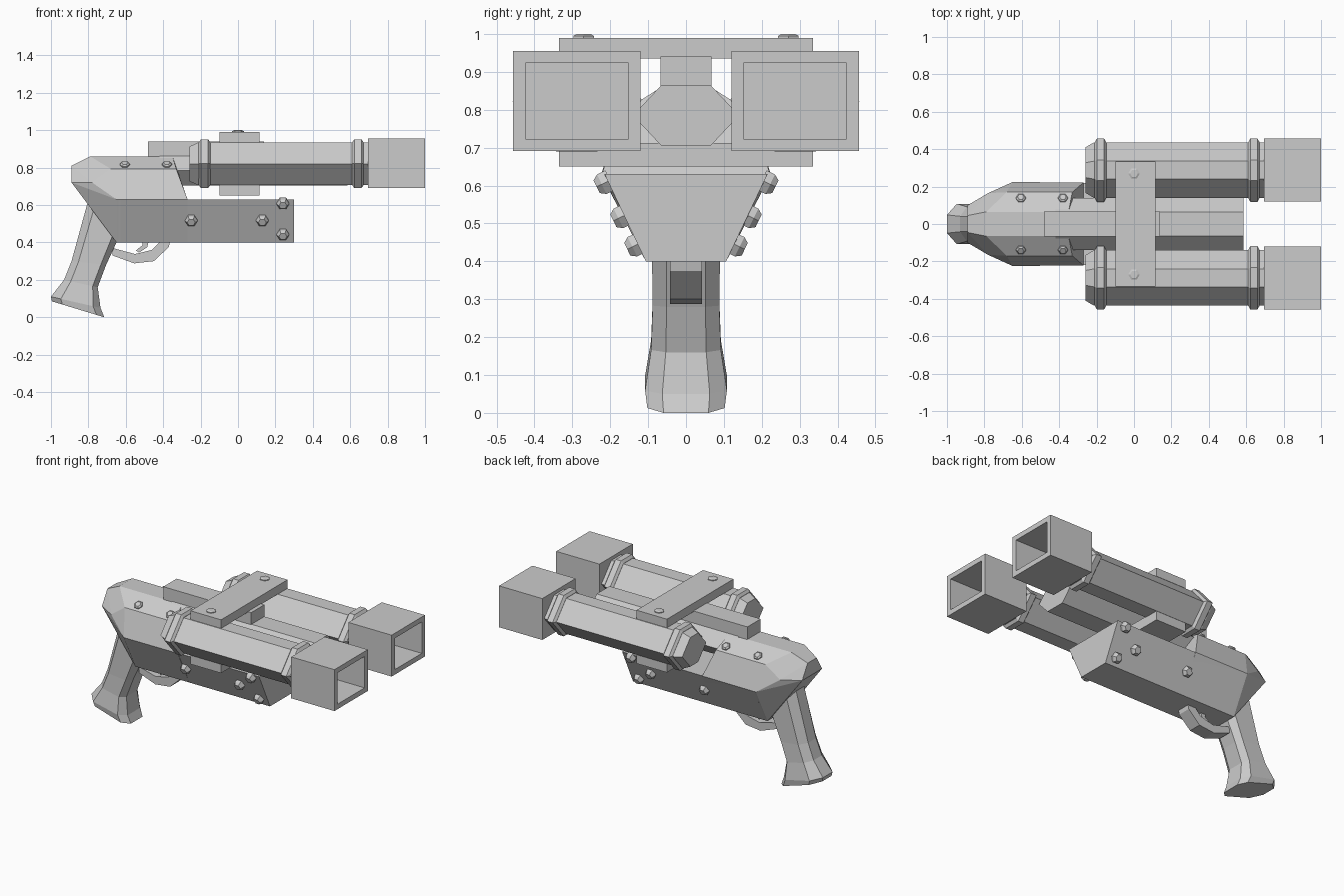
import bpy, bmesh, math
from mathutils import Vector

if "Cube" in bpy.data.objects:
    bpy.data.objects.remove(bpy.data.objects["Cube"])

grey = bpy.data.materials.new("plain_grey")
grey.diffuse_color = (0.6, 0.6, 0.6, 1)
grey.use_nodes = True
grey.node_tree.nodes["Principled BSDF"].inputs["Base Color"].default_value = grey.diffuse_color


def finish(name, bm):
    bmesh.ops.recalc_face_normals(bm, faces=bm.faces)
    me = bpy.data.meshes.new(name)
    bm.to_mesh(me)
    bm.free()
    me.materials.append(grey)
    ob = bpy.data.objects.new(name, me)
    bpy.context.collection.objects.link(ob)
    return ob


def loft(name, rings):
    """Skin a list of equal-length rings and cap both ends."""
    bm = bmesh.new()
    vs = [[bm.verts.new(p) for p in r] for r in rings]
    n = len(vs[0])
    for a, b in zip(vs, vs[1:]):
        for i in range(n):
            j = (i + 1) % n
            bm.faces.new((a[i], a[j], b[j], b[i]))
    bm.faces.new(vs[0])
    bm.faces.new(vs[-1])
    return finish(name, bm)


def box(name, x0, x1, y0, y1, z0, z1):
    return loft(name, [[(x, y0, z0), (x, y1, z0), (x, y1, z1), (x, y0, z1)]
                       for x in (x0, x1)])


def plate(name, outline, half):
    """Side profile in x, z given thickness along y."""
    return loft(name, [[(x, y, z) for x, z in outline] for y in (-half, half)])


def bolt(name, pos, normal, r=0.034, h=0.024):
    """Hexagonal bolt head with a chamfered top."""
    n = Vector(normal).normalized()
    q = n.to_track_quat('Z', 'Y')
    rings = []
    for rad, d in ((r, -0.01), (r, h * 0.5), (r * 0.65, h)):
        rings.append([Vector(pos) + q @ Vector((rad * math.cos(k * math.pi / 3),
                      rad * math.sin(k * math.pi / 3), d)) for k in range(6)])
    loft(name, rings)


def hexagon(x, yc, zc, hy, flat, hz, s=1.0):
    pts = [(hy, 0), (flat, hz), (-flat, hz), (-hy, 0), (-flat, -hz), (flat, -hz)]
    return [(x, yc + a * s, zc + b * s) for a, b in pts]


# Faceted rear housing
bm = bmesh.new()
half_points = [(-0.89, 0.045, 0.81), (-0.89, 0.10, 0.72), (-0.79, 0.065, 0.86),
               (-0.78, 0.165, 0.72), (-0.68, 0.17, 0.793), (-0.65, 0.224, 0.63),
               (-0.65, 0.106, 0.40), (-0.35, 0.065, 0.86), (-0.33, 0.17, 0.793),
               (-0.27, 0.222, 0.63), (-0.27, 0.106, 0.40)]
for x, y, z in half_points:
    for s in (1, -1):
        bm.verts.new((x, y * s, z))
hull = bmesh.ops.convex_hull(bm, input=bm.verts)
bmesh.ops.dissolve_limit(bm, angle_limit=0.03, verts=bm.verts, edges=bm.edges)
finish("rear_housing", bm)

# Lower block, wedge-shaped in section
loft("lower_block", [[(x, -w, 0.63), (x, w, 0.63), (x, 0.106, 0.40), (x, -0.106, 0.40)]
                     for x, w in ((-0.64, 0.224), (0.30, 0.215))])

# Central barrel and top rail
loft("central_barrel", [hexagon(x, 0, 0.785, 0.14, 0.065, 0.08) for x in (-0.42, 0.585)])
box("top_rail", -0.48, 0.14, -0.067, 0.067, 0.85, 0.94)

# Cross plates that hold the side barrels
box("upper_cross_plate", -0.10, 0.115, -0.335, 0.335, 0.935, 0.99)
box("lower_cross_plate", -0.10, 0.115, -0.335, 0.335, 0.65, 0.712)

# Side barrels with collars, and hollow square muzzles
barrel = [(-0.26, 0.82), (-0.215, 1), (0.71, 1)]
collar = [(0, 1.0), (0.012, 1.145), (0.05, 1.145), (0.062, 1.0)]
for side, s in (("left", 1), ("right", -1)):
    yc, zc = s * 0.288, 0.82
    loft(side + "_barrel", [hexagon(x, yc, zc, 0.148, 0.048, 0.113, k) for x, k in barrel])
    for tag, x0 in (("rear", -0.21), ("front", 0.61)):
        loft(side + "_" + tag + "_collar",
             [hexagon(x0 + x, yc, zc + 0.001, 0.148, 0.048, 0.114, k) for x, k in collar])

    def square(x, hy, hz):
        return [(x, yc + a * hy, 0.823 + b * hz)
                for a, b in ((1, 1), (-1, 1), (-1, -1), (1, -1))]
    loft(side + "_muzzle", [square(0.695, 0.168, 0.132), square(1.0, 0.168, 0.132),
                            square(1.0, 0.136, 0.1), square(0.78, 0.136, 0.1)])
    bolt(side + "_plate_bolt", (0, s * 0.27, 0.99), (0, 0, 1), 0.031, 0.01)

    # Bolts on the block sides and the housing shoulders
    for i, (x, z) in enumerate(((-0.25, 0.52), (0.13, 0.52), (0.24, 0.61), (0.24, 0.445))):
        y = 0.106 + (z - 0.40) * 0.49
        bolt(f"{side}_block_bolt_{i}", (x, s * y, z), (0, s * 0.23, -0.113), 0.033, 0.03)
    for i, x in enumerate((-0.605, -0.38)):
        bolt(f"{side}_shoulder_bolt_{i}", (x, s * 0.137, 0.814), (0, s * 0.55, 0.84), 0.027, 0.014)

# Grip: back point, front point and half width of each section
sections = [(-0.82, 0.70, -0.60, 0.47, 0.09), (-0.805, 0.61, -0.645, 0.41, 0.09),
            (-0.89, 0.30, -0.705, 0.28, 0.088), (-0.93, 0.20, -0.75, 0.16, 0.092),
            (-1.0, 0.11, -0.735, 0.05, 0.108), (-0.995, 0.085, -0.715, 0.0, 0.102)]
rings = []
for xb, zb, xf, zf, w in sections:
    half = [(0, w * 0.45), (0.2, w), (0.85, w), (1, w * 0.58)]
    loop = half + [(t, -y) for t, y in reversed(half)]
    rings.append([(xb + (xf - xb) * t, y, zb + (zf - zb) * t) for t, y in loop])
loft("grip", rings)

# Trigger guard and trigger
outer = [(-0.67, 0.33), (-0.555, 0.288), (-0.45, 0.30), (-0.37, 0.375), (-0.36, 0.42)]
inner = [(-0.415, 0.42), (-0.425, 0.395), (-0.46, 0.36), (-0.55, 0.338), (-0.67, 0.37)]
loft("trigger_guard", [[(a[0], y, a[1]) if i else (b[0], y, b[1])
                        for i, y in ((1, -0.042), (1, 0.042), (0, 0.042), (0, -0.042))]
                       for a, b in zip(outer, reversed(inner))])
plate("trigger", [(-0.475, 0.42), (-0.485, 0.375), (-0.53, 0.345), (-0.545, 0.358),
                  (-0.51, 0.385), (-0.515, 0.42)], 0.02)
